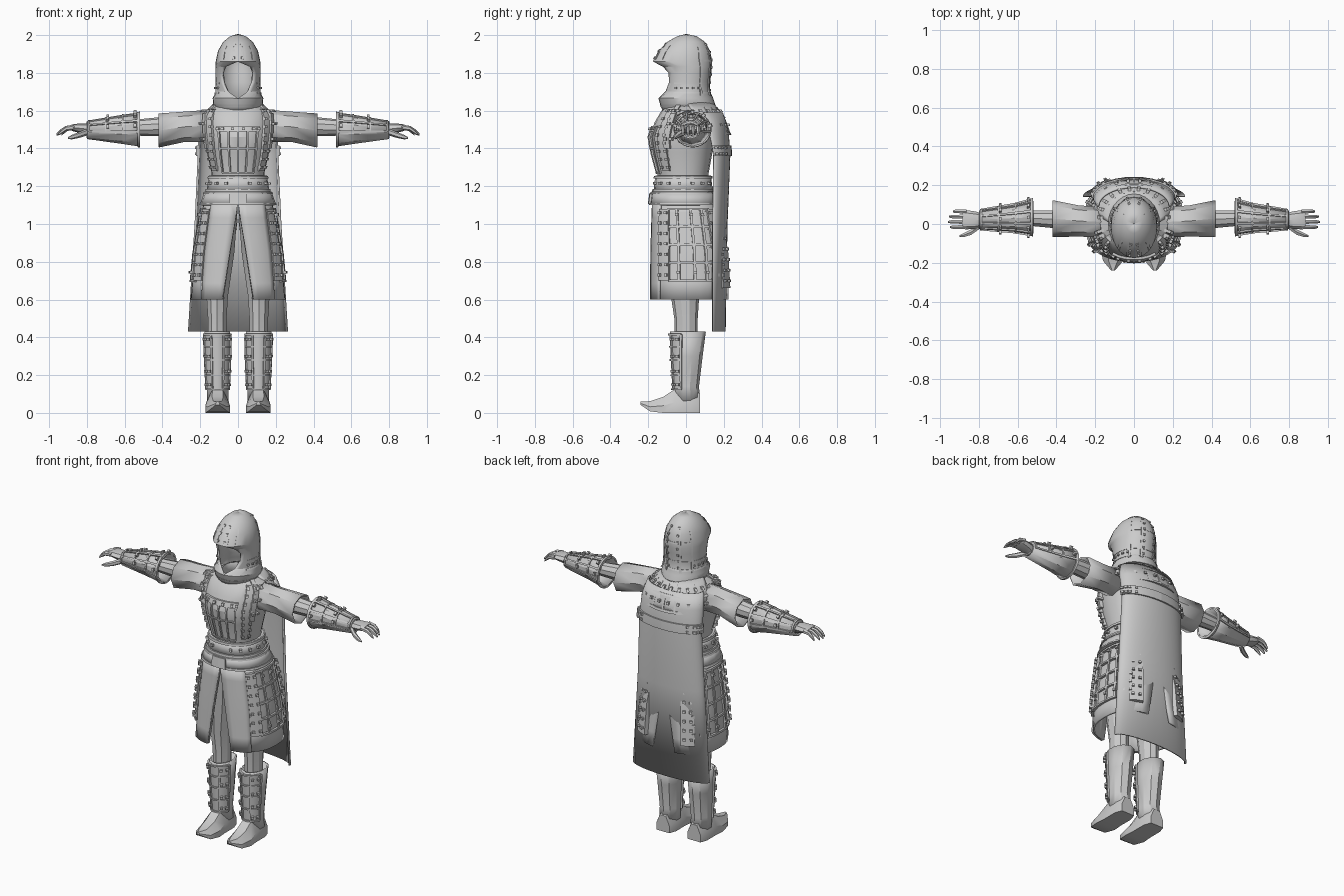
import bpy, bmesh
from math import sin, cos, pi, copysign, radians

old = bpy.data.objects.get("Cube")
if old:
    bpy.data.objects.remove(old)

mat = bpy.data.materials.new("plain_grey")
mat.use_nodes = True
GREY = (0.6, 0.6, 0.6, 1)
mat.diffuse_color = GREY
mat.node_tree.nodes["Principled BSDF"].inputs["Base Color"].default_value = GREY


def surface(keys, axis="z", e=1.0):
    """Tube of ellipses (t, centre1, centre2, radius1, radius2); returns P(angle, t, offset)."""
    keys = sorted(keys)

    def P(a, t, off=0.0):
        i = 0
        while i < len(keys) - 2 and t > keys[i + 1][0]:
            i += 1
        p, q = keys[i], keys[i + 1]
        f = (t - p[0]) / (q[0] - p[0])
        c1, c2, r1, r2 = (p[k] + (q[k] - p[k]) * f for k in (1, 2, 3, 4))
        s, c = (copysign(abs(v) ** e, v) for v in (sin(a), cos(a)))
        if axis == "z":    # angle 0 is the front
            return (c1 + (r1 + off) * s, c2 - (r2 + off) * c, t)
        return (t, c1 - (r1 + off) * s, c2 + (r2 + off) * c)    # angle 0 is the top
    P.ts = [k[0] for k in keys]
    return P


def fb(z, rx, front, back):
    return (z, 0, (front + back) / 2, rx, (back - front) / 2)


def add_grid(bm, rows):
    vs = [[bm.verts.new(p) for p in r] for r in rows]
    for r, s in zip(vs, vs[1:]):
        for i in range(len(r) - 1):
            bm.faces.new((r[i], r[i + 1], s[i + 1], s[i]))
    return vs


def finish(name, bm, thick=0, angle=30):
    bmesh.ops.remove_doubles(bm, verts=bm.verts, dist=0.0005)
    bmesh.ops.recalc_face_normals(bm, faces=bm.faces)
    me = bpy.data.meshes.new(name)
    bm.to_mesh(me)
    bm.free()
    me.materials.append(mat)
    ob = bpy.data.objects.new(name, me)
    bpy.context.collection.objects.link(ob)
    bpy.ops.object.select_all(action="DESELECT")
    ob.select_set(True)
    bpy.context.view_layer.objects.active = ob
    bpy.ops.object.shade_smooth_by_angle(angle=radians(angle))
    mirror = ob.modifiers.new("mirror", "MIRROR")
    mirror.use_clip = True
    if thick:
        solid = ob.modifiers.new("thickness", "SOLIDIFY")
        solid.thickness = thick
        solid.offset = 0
    return ob


def loft(name, S, u0=lambda t: 0, u1=lambda t: pi, n=10, ts=None, thick=0, cap=False, off=0):
    bm = bmesh.new()
    rows = [[S(u0(t) + (u1(t) - u0(t)) * i / n, t, off) for i in range(n + 1)] for t in ts or S.ts]
    vs = add_grid(bm, rows)
    if cap:
        for r in (vs[0], vs[-1]):
            bm.faces.new(r[:-1])
    return finish(name, bm, thick)


def limb(name, S, n=8, cap=True, thick=0):
    return loft(name, S, u1=lambda t: 2 * pi, n=n, cap=cap, thick=thick)


def steps(a, b, n):
    return [a + (b - a) * i / max(n - 1, 1) for i in range(n)]


def span(S, u, t, w):
    """Angle that covers width w on the surface."""
    p, q = S(u, t), S(u + 0.02, t)
    return 0.02 * w / max(sum((a - b) ** 2 for a, b in zip(p, q)) ** 0.5, 1e-4)


def plates(name, S, patches):
    """Raised plates (u0, u1, t0, t1, height) whose borders lie on the surface."""
    bm = bmesh.new()
    for u0, u1, t0, t1, off in patches:
        us = steps(u0, u1, int(abs(u1 - u0) / 0.25) + 2)
        ts = steps(t0, t1, int(abs(t1 - t0) / 0.05) + 2)
        us, ts = [u0] + us + [u1], [t0] + ts + [t1]
        edge = lambda i, l: i in (0, len(l) - 1)
        add_grid(bm, [[S(u, t, 0 if edge(i, us) or edge(j, ts) else off)
                       for i, u in enumerate(us)] for j, t in enumerate(ts)])
    return finish(name, bm)


def strip(S, u, t0, t1, w=0.01, off=0.01):
    h = span(S, u, (t0 + t1) / 2, w) / 2
    return (u - h, u + h, t0, t1, off)


def rivets(S, us, ts, off=0.022, s=0.014):
    return [strip(S, u, t - s / 2, t + s / 2, s, off) for u in us for t in ts]


def lattice(S, us, ts, w=0.009, off=0.01):
    return ([strip(S, u, ts[0], ts[-1], w, off) for u in us] +
            [(us[0], us[-1], t - w / 2, t + w / 2, off) for t in ts])


# Torso and breastplate
torso = surface([fb(1.08, .16, -.15, .13), fb(1.2, .14, -.15, .12), fb(1.27, .14, -.15, .12),
                 fb(1.38, .165, -.18, .14), fb(1.46, .175, -.195, .15), fb(1.54, .18, -.165, .15),
                 fb(1.6, .175, -.13, .14), fb(1.64, .1, -.08, .12)], e=.9)
loft("torso", torso)
plates("breastplate", torso, lattice(torso, [0, .25, .55], [1.27, 1.4, 1.51])
       + [strip(torso, .95, 1.28, 1.61, .05, .012), (0, .6, 1.49, 1.52, .012)])
plates("breastplate_rivets", torso, rivets(torso, [.82, 1.08], steps(1.3, 1.6, 8))
       + rivets(torso, [.12, .4, .55], [1.505]))

# Waist band, belt and buckle
band = surface([fb(1.17, .16, -.165, .135), fb(1.255, .145, -.155, .125)], e=.9)
loft("waist_band", band, thick=.015)
plates("waist_band_trim", band, [(0, pi, 1.17, 1.185, .015), (0, pi, 1.24, 1.255, .015)]
       + rivets(band, steps(.35, 2.6, 7), [1.215]))
belt = surface([fb(1.1, .195, -.185, .17), fb(1.17, .17, -.175, .15)], e=.9)
loft("belt", belt, thick=.015)
plates("belt_buckle", belt, [(0, .2, 1.105, 1.165, .018), (0, pi, 1.1, 1.112, .012),
                             (0, pi, 1.158, 1.17, .012)])

# Skirt, split at front and back
skirt = surface([fb(.6, .245, -.18, .225), fb(.85, .222, -.175, .21), fb(1.12, .175, -.165, .16)], e=.8)
gap = lambda t: max(0, (1.09 - t) * .5)
loft("skirt", skirt, gap, lambda t: pi - max(0, (1 - t) * .6), 14, steps(.6, 1.12, 7), .012)
loft("front_panel", skirt, gap, lambda t: .78, 5, steps(.6, 1.12, 7), .01, off=.01)
sides = steps(1.1, 2.2, 5)
plates("skirt_plates", skirt, lattice(skirt, sides, steps(.7, 1.08, 5), .012, .02)
       + [(1.02, 2.28, t, t + .075, .012) for t in steps(.71, .99, 4)]
       + [strip(skirt, u, .7, 1.08, .06, .022) for u in (.95, 2.3)])
plates("skirt_rivets", skirt, rivets(skirt, [.85, 1.06, 2.2, 2.4], steps(.73, 1.06, 7), .034)
       + rivets(skirt, sides[1:4], [.745, 1.05], .03))
plates("skirt_back_strips", skirt, [strip(skirt, 2.56, .66, 1.0, .07, .028)]
       + rivets(skirt, [2.47, 2.65], steps(.7, .98, 6), .04))

# Cape with riveted band
cape = surface([(.43, 0, .14, .26, .065), (1.0, 0, .14, .225, .075), (1.37, 0, .145, .208, .085),
                (1.5, 0, .12, .205, .1), (1.59, 0, .09, .185, .1)])
loft("cape", cape, lambda t: pi / 2, thick=.01)
plates("cape_band", cape, [(pi / 2, pi, 1.36, 1.415, .014)]
       + rivets(cape, [1.75, 1.95, 2.1, 2.35], [1.372, 1.403]))

# Riveted yoke across the shoulders and back
yoke = surface([fb(1.45, .21, -.1, .235), fb(1.56, .2, -.11, .2), fb(1.64, .12, -.08, .14)])
low = lambda u: 1.45
loft("yoke", yoke, lambda t: 2.1 - (t - 1.45) * 4, thick=.012, ts=steps(1.47, 1.64, 5))
plates("yoke_trim", yoke, [(2.05, pi, 1.47, 1.485, .012), (1.6, pi, 1.56, 1.57, .012)]
       + [strip(yoke, u, 1.48, 1.62) for u in steps(2.1, pi, 4)]
       + rivets(yoke, steps(1.55, 3, 6), [1.525, 1.6]))
plates("shoulder_trim", torso, [strip(torso, 1.15, 1.4, 1.63, .03, .02)]
       + rivets(torso, [1.15, 1.3], [1.45, 1.53, 1.6], .034))

# Hood with an open face and a pointed brow
hood = surface([fb(1.585, .1, -.11, .12), fb(1.63, .125, -.13, .15), fb(1.665, .128, -.14, .138),
                fb(1.7, .114, -.115, .122), fb(1.75, .112, -.115, .122), fb(1.8, .113, -.125, .128),
                fb(1.835, .113, -.14, .132), fb(1.86, .112, -.17, .133), fb(1.915, .1, -.14, .122),
                fb(1.96, .074, -.095, .096), fb(1.988, .04, -.045, .055), fb(2.0, .001, 0, .002)])
opening = {1.7: .45, 1.75: .72, 1.8: .78, 1.835: .6}
loft("hood", hood, lambda t: opening.get(t, 0), n=14, thick=.012)
plates("hood_bands", hood, [strip(hood, u, 1.87, 1.975, .012) for u in (.3, .75)]
       + [strip(hood, u, 1.68, 1.975, .012) for u in (2.2, 2.75)]
       + [(1.0, pi, 1.69, 1.7, .008), (1.0, pi, 1.74, 1.75, .008), (2.2, pi, 1.86, 1.87, .008)]
       + [(0, pi, 1.617, 1.632, .008)])
plates("hood_rivets", hood, rivets(hood, [.2], [1.88, 1.92, 1.955], .014, .011)
       + rivets(hood, [2.85], steps(1.71, 1.95, 7), .014, .011)
       + rivets(hood, steps(1.1, 2.1, 5), [1.72], .014, .011))

# Sleeves, forearms and gauntlets
sleeve = surface([(.15, .01, 1.52, .075, .08), (.28, .015, 1.515, .075, .075),
                  (.42, .028, 1.495, .09, .085)], "x")
limb("sleeve", sleeve, 8, False, .01)
arm = surface([(.2, .01, 1.52, .05, .05), (.42, .025, 1.515, .048, .05), (.55, .03, 1.51, .04, .042),
               (.8, .02, 1.5, .035, .035)], "x")
limb("arm", arm, 10)
cuff = surface([(.52, .035, 1.5, .09, .085), (.62, .03, 1.5, .068, .07), (.8, .022, 1.497, .045, .042)], "x")
limb("gauntlet", cuff, 10, False, .01)
plates("gauntlet_plates", cuff, lattice(cuff, steps(-1.7, 1.7, 6), [.53, .61, .7, .79])
       + rivets(cuff, [-1.35, -.65, 0, .65, 1.35], [.545, .69])
       + [(0, 2 * pi, .52, .532, .01)])

# Hands
limb("palm", surface([(.78, .02, 1.5, .034, .03), (.82, .02, 1.505, .045, .027),
                      (.87, .022, 1.51, .05, .02), (.885, .022, 1.51, .045, .014)], "x"), 8)
for k, name in enumerate(["index", "middle", "ring", "little"]):
    y, reach = -.016 + k * .027, (.075, .085, .08, .06)[k]
    limb(name + "_finger", surface([(.865, y, 1.512, .012, .014), (.875 + reach * .45, y, 1.506, .011, .013),
                                    (.875 + reach * .8, y, 1.488, .01, .011),
                                    (.875 + reach, y, 1.474, .005, .006)], "x"), 6)
limb("thumb", surface([(.79, -.005, 1.49, .018, .018), (.84, -.042, 1.472, .016, .016),
                       (.88, -.058, 1.46, .012, .012), (.9, -.062, 1.455, .005, .005)], "x"), 6)

# Legs, boots and greaves
leg = surface([(.36, .11, 0, .05, .06), (.5, .11, 0, .052, .062), (.62, .11, -.005, .06, .075),
               (.85, .1, 0, .085, .1), (1.12, .075, -.01, .08, .12)])
limb("leg", leg, 10)
boot = surface([(.06, .108, .005, .055, .065), (.14, .108, .0, .054, .064), (.3, .108, .005, .062, .078),
                (.43, .11, .01, .066, .09)])
limb("boot_shaft", boot, 10, False, .01)
plates("greave", boot, [(-1.2, 1.2, .12, .42, .008)]
       + lattice(boot, [-1.2, -.45, .45, 1.2], [.125, .2, .28, .35, .415], .009, .015))
plates("greave_rivets", boot, rivets(boot, [-1.0, -.6, .6, 1.0], [.15, .22, .3, .39], .024, .013))

# Feet with upturned toes, lofted from heel to toe
bm = bmesh.new()
rows = []
for y, w, z0, z1 in [(.075, .045, 0, .1), (.03, .06, 0, .13), (-.06, .06, 0, .125), (-.12, .065, 0, .085),
                     (-.19, .052, .008, .062), (-.24, .01, .042, .06)]:
    section = [(-w, z0), (-w, z0 + (z1 - z0) * .45), (-w * .45, z1), (w * .45, z1),
               (w, z0 + (z1 - z0) * .45), (w, z0), (-w, z0)]
    rows.append([(.108 + x, y, z) for x, z in section])
vs = add_grid(bm, rows)
for r in (vs[0], vs[-1]):
    bm.faces.new(r[:-1])
finish("foot", bm)
